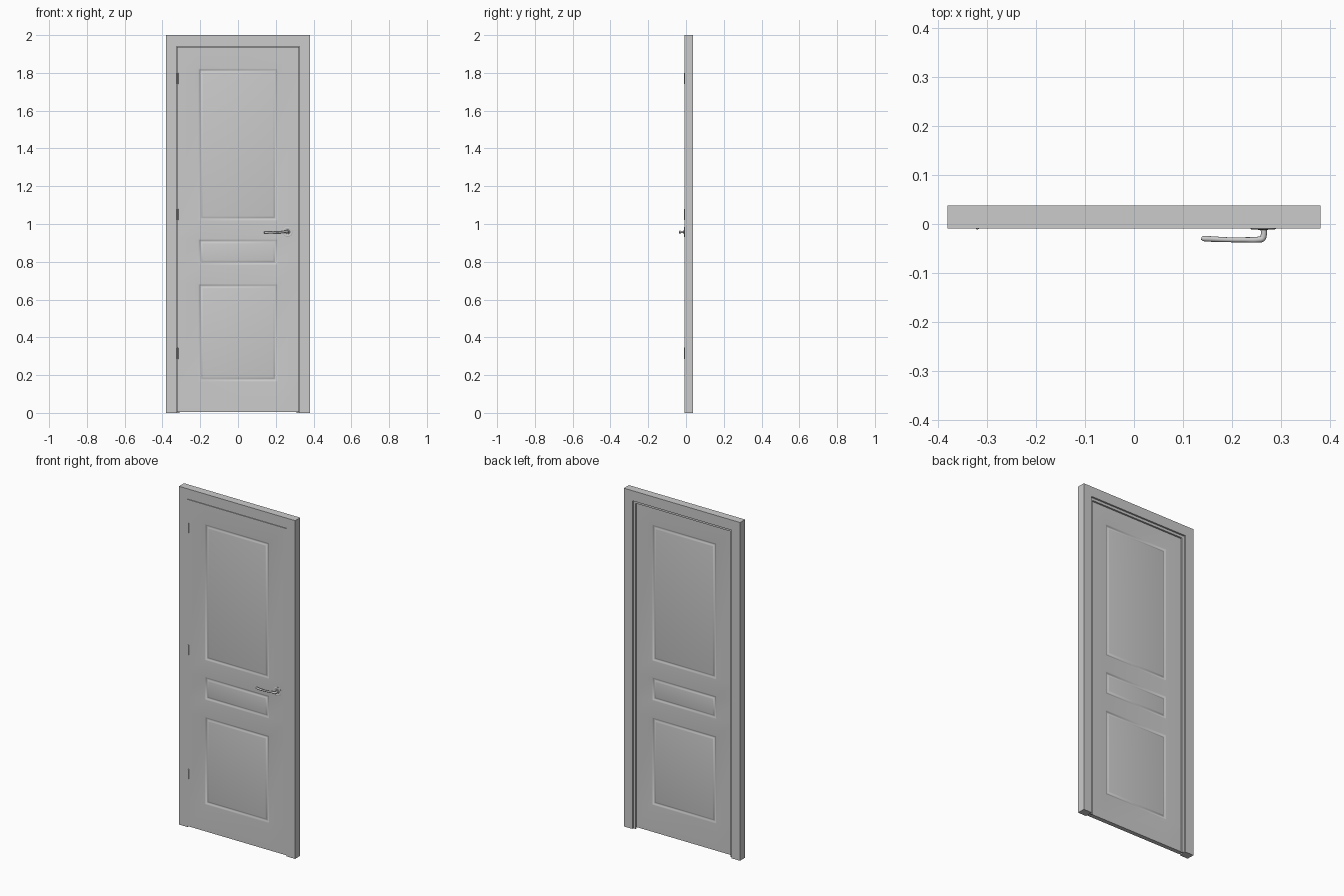
import bpy, bmesh, math
from mathutils import Vector

if "Cube" in bpy.data.objects:
    bpy.data.objects.remove(bpy.data.objects["Cube"])

FRONT, BACK = -0.009, 0.038


def finish(name, bm, angle=30):
    bmesh.ops.recalc_face_normals(bm, faces=bm.faces[:])
    me = bpy.data.meshes.new(name)
    bm.to_mesh(me)
    bm.free()
    ob = bpy.data.objects.new(name, me)
    bpy.context.collection.objects.link(ob)
    smooth(ob, angle)
    return ob


def smooth(ob, angle=30):
    bpy.ops.object.select_all(action='DESELECT')
    ob.select_set(True)
    bpy.context.view_layer.objects.active = ob
    bpy.ops.object.shade_smooth_by_angle(angle=math.radians(angle))


# Door frame: rebated profile (half width, top height, y) swept up, over and down
profile = [(0.38, 2.0, FRONT), (0.325, 1.94, FRONT), (0.325, 1.94, 0.018), (0.31, 1.925, 0.018),
           (0.31, 1.925, 0.028), (0.325, 1.94, 0.028), (0.325, 1.94, BACK), (0.38, 2.0, BACK)]
bm = bmesh.new()
stations = []
for side, up in ((-1, 0), (-1, 1), (1, 1), (1, 0)):
    stations.append([bm.verts.new((side * a, y, h * up)) for a, h, y in profile])
n = len(profile)
for s, t in zip(stations, stations[1:]):
    for i in range(n):
        j = (i + 1) % n
        bm.faces.new((s[i], s[j], t[j], t[i]))
bm.faces.new(stations[0])
bm.faces.new(stations[-1])
finish("door_frame", bm)

# Door leaf: three moulded panels on both faces
xs = [-0.3225, -0.21, 0.21, 0.3225]
zs = [0.006, 0.165, 0.683, 0.783, 0.92, 1.017, 1.823, 1.9375]
STEPS, WIDTH, DEPTH = 10, 0.024, 0.005
bm = bmesh.new()
panels = []
for y in (FRONT, 0.0165):
    grid = [[bm.verts.new((x, y, z)) for x in xs] for z in zs]
    for r in range(len(zs) - 1):
        for c in range(3):
            q = [grid[r][c], grid[r][c + 1], grid[r + 1][c + 1], grid[r + 1][c]]
            f = bm.faces.new(q if y < 0 else q[::-1])
            if c == 1 and r % 2 == 1:
                panels.append(f)
bm.normal_update()
bmesh.ops.bridge_loops(bm, edges=[e for e in bm.edges if e.is_boundary])
for f in panels:
    for k in range(STEPS):
        d0, d1 = (DEPTH * math.sin(math.pi * t / STEPS) ** 2 for t in (k, k + 1))
        bm.normal_update()
        bmesh.ops.inset_region(bm, faces=[f], thickness=WIDTH / STEPS,
                               depth=d0 - d1, use_even_offset=True)
finish("door_leaf", bm, 40)


# Turned parts: lathe a (radius, offset) profile around an axis
def lathe(name, pts, loc, axis, segs=32):
    bm = bmesh.new()
    rot = Vector((0, 0, 1)).rotation_difference(Vector(axis))
    rings = []
    for r, h in pts:
        rings.append([bm.verts.new(Vector(loc) + rot @ Vector((
            r * math.cos(2 * math.pi * i / segs), r * math.sin(2 * math.pi * i / segs), h)))
            for i in range(segs)])
    for a, b in zip(rings, rings[1:]):
        for i in range(segs):
            j = (i + 1) % segs
            bm.faces.new((a[i], a[j], b[j], b[i]))
    bm.faces.new(rings[0])
    bm.faces.new(rings[-1])
    return finish(name, bm)


# Hinge barrels
for i, z in enumerate((0.315, 1.05, 1.77)):
    lathe(f"hinge_{i + 1}", [(0.003, -0.03), (0.004, -0.029), (0.004, 0.029), (0.003, 0.03)],
          (-0.319, -0.007, z), (0, 0, 1), 16)

# Handle rose
lathe("handle_rose", [(0.026, -0.002), (0.026, 0.001), (0.024, 0.002), (0.019, 0.002),
                      (0.017, 0.001), (0.012, 0.001), (0.010, 0.003), (0.006, 0.003)],
      (0.263, FRONT, 0.958), (0, -1, 0))

# Handle lever: stem and tapered, gently waved grip
path = [((0.264, -0.008, 0.958), 0.0062), ((0.264, -0.024, 0.958), 0.0062),
        ((0.261, -0.030, 0.958), 0.0064), ((0.253, -0.0318, 0.959), 0.0060),
        ((0.225, -0.0322, 0.956), 0.0052), ((0.190, -0.0320, 0.954), 0.0050),
        ((0.165, -0.0310, 0.954), 0.0055), ((0.147, -0.0300, 0.955), 0.0058),
        ((0.140, -0.0297, 0.955), 0.0050), ((0.137, -0.0296, 0.955), 0.0025)]
cu = bpy.data.curves.new("handle_lever", 'CURVE')
cu.dimensions = '3D'
cu.bevel_depth = 1.0
cu.bevel_resolution = 4
cu.resolution_u = 5
cu.use_fill_caps = True
sp = cu.splines.new('BEZIER')
sp.bezier_points.add(len(path) - 1)
for p, (co, r) in zip(sp.bezier_points, path):
    p.co, p.radius = co, r
    p.handle_left_type = p.handle_right_type = 'AUTO'
lever = bpy.data.objects.new("handle_lever", cu)
bpy.context.collection.objects.link(lever)
bpy.ops.object.select_all(action='DESELECT')
lever.select_set(True)
bpy.context.view_layer.objects.active = lever
bpy.ops.object.convert(target='MESH')
smooth(bpy.context.view_layer.objects.active, 40)
